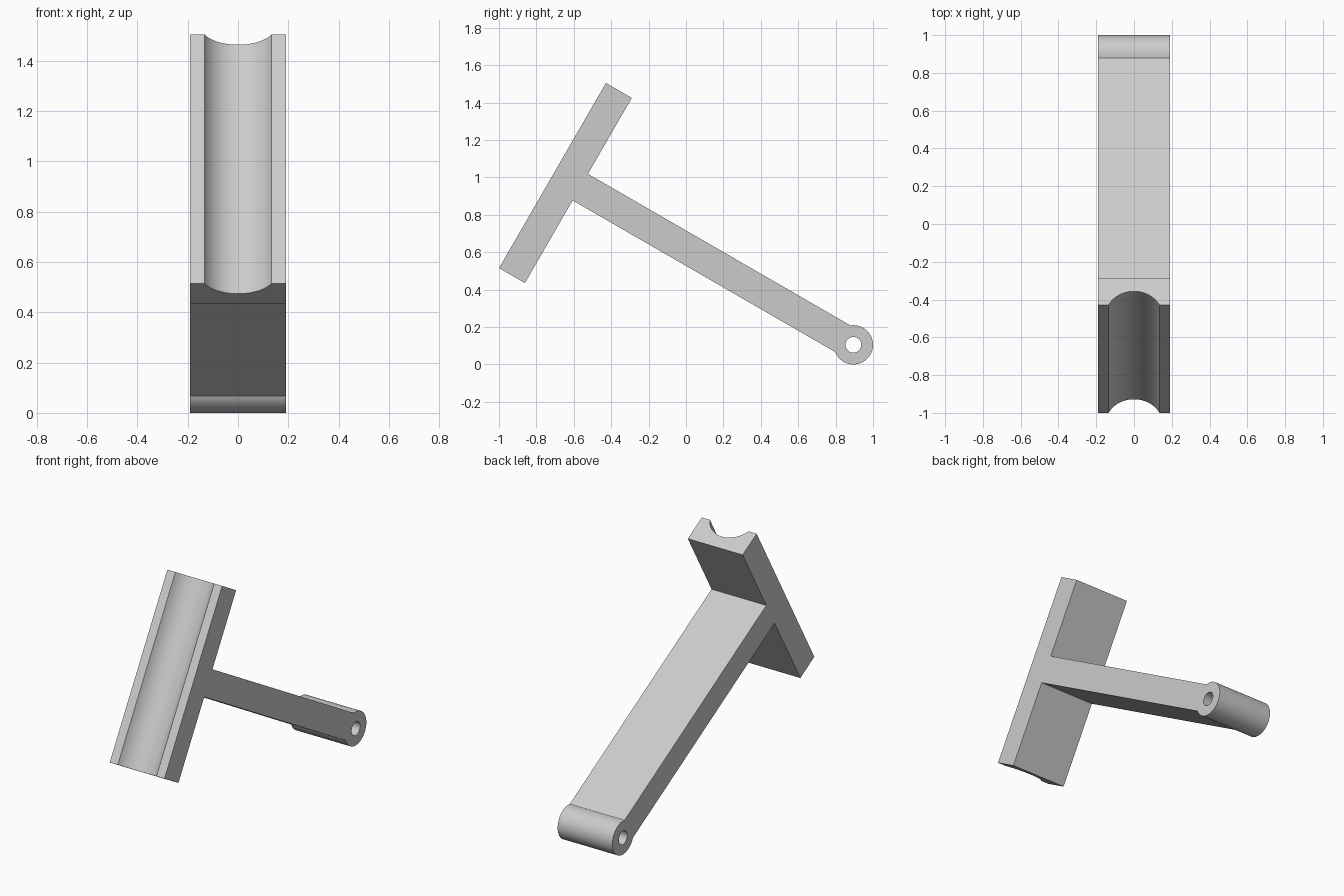
import bpy, bmesh, math
from mathutils import Vector

cube = bpy.data.objects.get("Cube")
if cube:
    bpy.data.objects.remove(cube, do_unlink=True)

WIDTH = 0.38                       # across x
BARREL_R, HOLE_R = 0.105, 0.042    # hinge barrel at the arm's foot
ARM_HALF = 0.082                   # half thickness of the arm
PLATE_BACK, PLATE_FRONT = -1.686, -1.846
PLATE_LOW, PLATE_HIGH = -0.592, 0.551
GROOVE_HALF, GROOVE_DEPTH = 0.134, 0.083
TILT = math.radians(-30)

grey = bpy.data.materials.new("light grey")
grey.use_nodes = True
colour = (0.6, 0.6, 0.6, 1)
grey.diffuse_color = colour
grey.node_tree.nodes["Principled BSDF"].inputs["Base Color"].default_value = colour


def arc(radius, start, end, steps, centre=(0, 0)):
    return [(centre[0] + radius * math.cos(start + (end - start) * i / steps),
             centre[1] + radius * math.sin(start + (end - start) * i / steps))
            for i in range(steps + 1)]


def extrude_profile(name, loops, place, direction):
    """Fill closed loops (outline, then holes) and extrude into a solid."""
    bm = bmesh.new()
    edges = []
    for loop in loops:
        verts = [bm.verts.new(place(*p)) for p in loop]
        edges += [bm.edges.new((v, verts[i - 1])) for i, v in enumerate(verts)]
    bmesh.ops.triangle_fill(bm, edges=edges, use_beauty=True)
    result = bmesh.ops.extrude_face_region(bm, geom=bm.faces[:], use_keep_orig=True)
    moved = [g for g in result["geom"] if isinstance(g, bmesh.types.BMVert)]
    bmesh.ops.translate(bm, verts=moved, vec=Vector(direction))
    bmesh.ops.recalc_face_normals(bm, faces=bm.faces[:])
    mesh = bpy.data.meshes.new(name)
    bm.to_mesh(mesh)
    bm.free()
    mesh.materials.append(grey)
    obj = bpy.data.objects.new(name, mesh)
    bpy.context.collection.objects.link(obj)
    # Both parts share the hinge centre as origin and the same tilt
    obj.location = (0, 0.895, 0.105)
    obj.rotation_euler = (TILT, 0, 0)
    bpy.ops.object.select_all(action='DESELECT')
    obj.select_set(True)
    bpy.context.view_layer.objects.active = obj
    bpy.ops.object.shade_smooth_by_angle(angle=math.radians(30))
    return obj


# Arm with hinge barrel and pin hole, drawn from the side
join = math.pi - math.asin(ARM_HALF / BARREL_R)
arm_outline = arc(BARREL_R, -join, join, 48) + [(PLATE_BACK, ARM_HALF), (PLATE_BACK, -ARM_HALF)]
pin_hole = arc(HOLE_R, 0, 2 * math.pi, 40)[:-1]
extrude_profile("hinge_arm", [arm_outline, pin_hole],
                lambda y, z: (-WIDTH / 2, y, z), (WIDTH, 0, 0))

# Cradle plate with a shallow round groove along its front
groove_r = (GROOVE_HALF ** 2 + GROOVE_DEPTH ** 2) / (2 * GROOVE_DEPTH)
centre_y = PLATE_FRONT + GROOVE_DEPTH - groove_r
half_angle = math.asin(GROOVE_HALF / groove_r)
groove = arc(groove_r, math.pi / 2 + half_angle, math.pi / 2 - half_angle, 32, (0, centre_y))
side = WIDTH / 2
plate_outline = [(-side, PLATE_BACK), (-side, PLATE_FRONT)] + groove + \
                [(side, PLATE_FRONT), (side, PLATE_BACK)]
extrude_profile("cradle_plate", [plate_outline],
                lambda x, y: (x, y, PLATE_LOW), (0, 0, PLATE_HIGH - PLATE_LOW))
